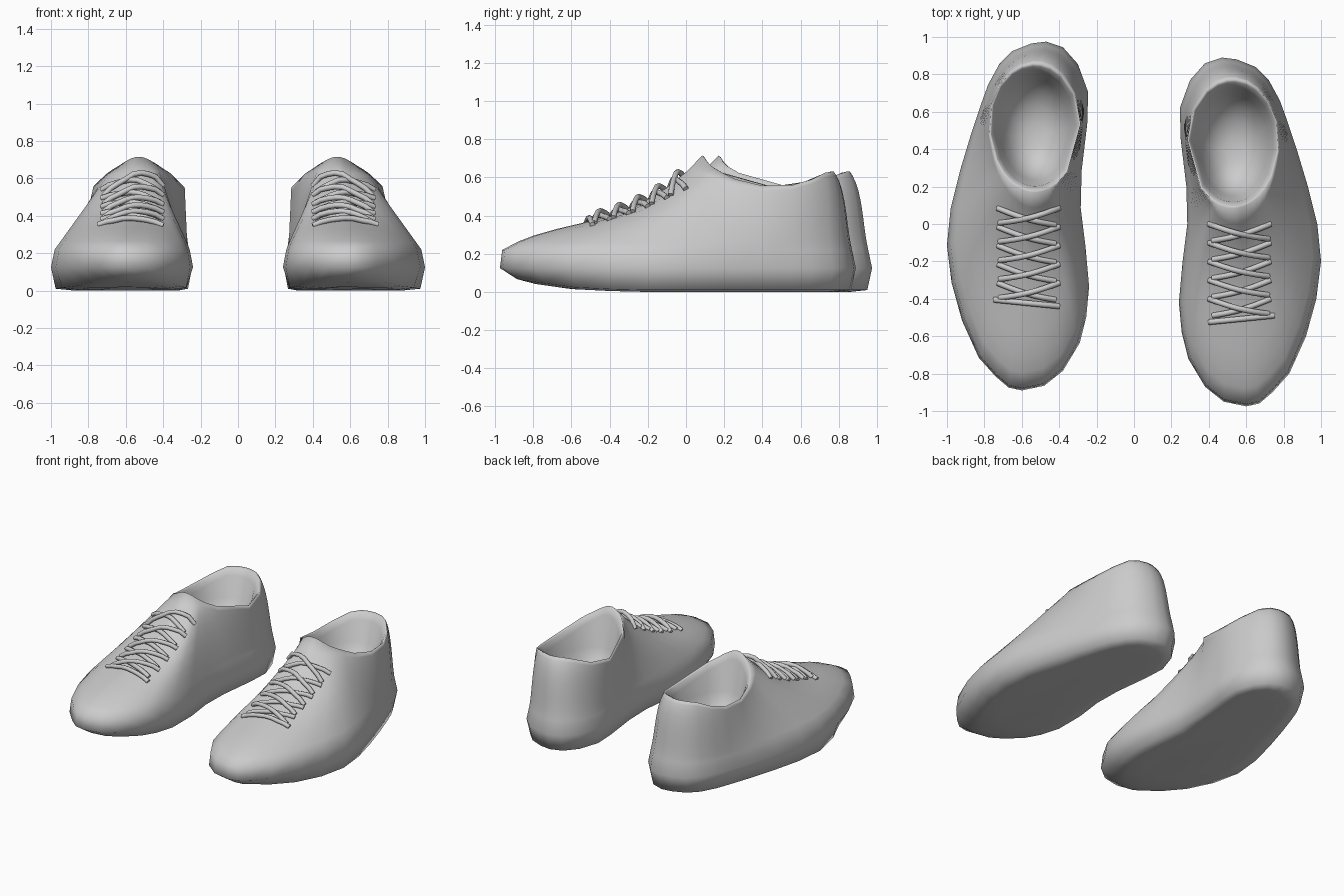
import bpy, bmesh, math
from mathutils import Vector
from mathutils.bvhtree import BVHTree

if "Cube" in bpy.data.objects:
    bpy.data.objects.remove(bpy.data.objects["Cube"])

grey = bpy.data.materials.new("grey")
grey.diffuse_color = (0.6, 0.6, 0.6, 1)
grey.use_nodes = True
grey.node_tree.nodes["Principled BSDF"].inputs["Base Color"].default_value = grey.diffuse_color

# Widest outline of one shoe, from toe along the outer side to the heel and back
OUTLINE = [(.60, -.975), (.67, -.96), (.74, -.90), (.83, -.80), (.92, -.60), (.975, -.40),
           (1.0, -.20), (.98, 0), (.93, .20), (.87, .40), (.82, .55), (.78, .66), (.72, .77),
           (.65, .84), (.55, .88), (.47, .89), (.38, .86), (.30, .77), (.245, .62), (.25, .45),
           (.28, .20), (.285, 0), (.26, -.20), (.24, -.42), (.255, -.58), (.29, -.72),
           (.38, -.87), (.48, -.95)]
SOLE = [(-.97, .10), (-.88, .065), (-.6, .025), (-.3, .01), (1, .01)]
RIM = [(.085, .715), (.10, .69), (.13, .66), (.18, .63), (.30, .57), (.50, .545), (.65, .585),
       (.74, .63), (.82, .63)]
CX, CY = .53, .45


def interp(table, v):
    if v <= table[0][0]:
        return table[0][1]
    for (a, za), (b, zb) in zip(table, table[1:]):
        if v <= b:
            return za + (zb - za) * (v - a) / (b - a)
    return table[-1][1]


def column(x, y):
    """Points of one strip: sole, side, upper, collar, lining."""
    pts = []
    front = min(1, max(0, (-y - .3) / .6))
    mid = Vector((.58 - .1 * (y > 0), max(-.5, min(.5, y))))
    out = Vector((x, y))
    d = mid - out
    # sole, tucked in more at the toe
    tuck = out + d.normalized() * (.025 + .065 * front)
    for k in (.6, .25):
        p = tuck.lerp(mid, k)
        pts.append((p.x, p.y, max(0, interp(SOLE, p.y) - .01)))
    pts.append((tuck.x, tuck.y, interp(SOLE, tuck.y)))
    pts.append((x, y, .125))
    # collar point in the same direction
    a = math.atan2(x - CX, CY - y)
    c = math.cos(a)
    rx, ry = CX + .245 * math.sin(a), CY - (.365 if c > 0 else .325) * c
    rz = interp(RIM, ry)
    back = max(0, -c)
    edge = out + d.normalized() * (.02 - .008 * front)
    for s in (0, .08, .16, .27, .4, .55, .7, .82, .92, 1):
        g = s - 1.35 * front * s * s * (1 - s) + .3 * front * s * (1 - s) ** 4
        g += .4 * back * s * s * (1 - s)       # rounded heel top
        h = s - 1.2 * back * s * s * (1 - s)
        pts.append((edge.x + (rx - edge.x) * h, edge.y + (ry - edge.y) * h, .22 + (rz - .22) * g))
    # lining, a rounded bowl
    for k, z in ((.96, rz - .008), (.89, rz - .05), (.78, .44), (.64, .36), (.44, .3), (.2, .275)):
        cy = CY - .07 * (1 - k)
        pts.append((CX + (rx - CX) * k, cy + (ry - CY) * k, z))
    return pts


def add_shoe(name, place, flip):
    bm = bmesh.new()
    cols = [[bm.verts.new(place(Vector(p))) for p in column(x, y)] for x, y in OUTLINE]
    n = len(cols)
    for i in range(n):
        a, b = cols[i], cols[(i + 1) % n]
        for j in range(len(a) - 1):
            bm.faces.new((a[j], b[j], b[j + 1], a[j + 1]))
    bm.faces.new([c[-1] for c in cols])        # insole
    bm.faces.new([c[0] for c in cols][::-1])   # sole
    if flip:
        bmesh.ops.reverse_faces(bm, faces=bm.faces[:])
    for f in bm.faces:
        f.smooth = True
    bm.normal_update()
    tree = BVHTree.FromBMesh(bm)
    me = bpy.data.meshes.new(name)
    bm.to_mesh(me)
    bm.free()
    me.materials.append(grey)
    bpy.context.collection.objects.link(bpy.data.objects.new(name, me))
    return tree


def add_laces(name, place, tree):
    cu = bpy.data.curves.new(name, 'CURVE')
    cu.dimensions = '3D'
    cu.bevel_depth = .015
    cu.bevel_resolution = 2
    cu.use_fill_caps = True
    cu.materials.append(grey)

    def lace(p, q, lift, sag=0):
        sp = cu.splines.new('POLY')
        sp.points.add(8)
        for i in range(9):
            t = i / 8
            arch = math.sin(math.pi * t)
            v = place(Vector((p[0] + (q[0] - p[0]) * t, p[1] + (q[1] - p[1]) * t - sag * arch, 2)))
            hit = tree.ray_cast(v, Vector((0, 0, -1)))[0]
            sp.points[i].co = (v.x, v.y, hit.z + .005 + lift * max(0, arch) ** .6, 1)
        sp.use_smooth = True

    lace((.40, -.525), (.75, -.49), .012)      # lowest straight bar
    for k in range(5):                         # crossed pairs
        y = -.1 * k
        lace((.40, y), (.72, y - .08), .033, .012)
        lace((.73, y), (.42, y - .09), .013, .012)
    bpy.context.collection.objects.link(bpy.data.objects.new(name, cu))


# Pair of shoes, the second mirrored and set slightly back
for side, place, flip in (("right", lambda v: v.copy(), False),
                          ("left", lambda v: Vector((-v.x, v.y + .085, v.z)), True)):
    tree = add_shoe(side + "_shoe", place, flip)
    add_laces(side + "_laces", place, tree)
